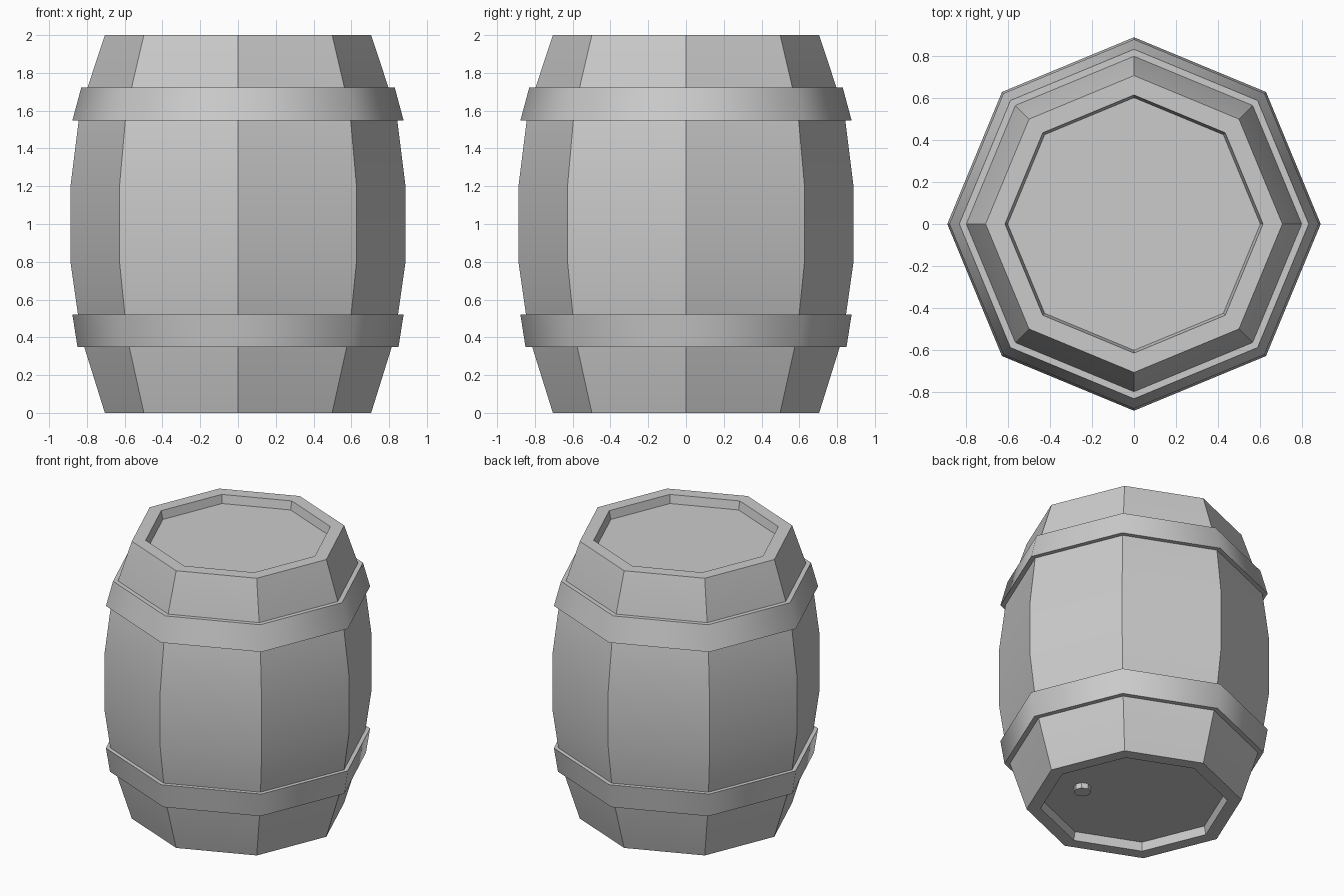
import bpy, bmesh, math

if "Cube" in bpy.data.objects:
    bpy.data.objects.remove(bpy.data.objects["Cube"])

SIDES = 8


def lathe(name, profile, closed=False, sides=SIDES, centre=(0, 0), smooth=30):
    """Spin an (r, z) profile; open profiles get capped at both ends."""
    bm = bmesh.new()
    rings = []
    for r, z in profile:
        rings.append([bm.verts.new((centre[0] + r * math.cos(2 * math.pi * i / sides),
                                    centre[1] + r * math.sin(2 * math.pi * i / sides), z))
                      for i in range(sides)])
    pairs = list(zip(rings, rings[1:]))
    if closed:
        pairs.append((rings[-1], rings[0]))
    else:
        bm.faces.new(rings[0])
        bm.faces.new(rings[-1])
    for a, b in pairs:
        for i in range(sides):
            j = (i + 1) % sides
            bm.faces.new((a[i], a[j], b[j], b[i]))
    bmesh.ops.recalc_face_normals(bm, faces=bm.faces[:])
    mesh = bpy.data.meshes.new(name)
    bm.to_mesh(mesh)
    bm.free()
    obj = bpy.data.objects.new(name, mesh)
    bpy.context.collection.objects.link(obj)
    bpy.ops.object.select_all(action='DESELECT')
    obj.select_set(True)
    bpy.context.view_layer.objects.active = obj
    bpy.ops.object.shade_smooth_by_angle(angle=math.radians(smooth))
    return obj


# Barrel body with a recessed head at each end
lathe("barrel_body", [(0.60, 0.06), (0.613, 0.0), (0.705, 0.0), (0.83, 0.4),
                      (0.887, 0.8), (0.887, 1.2), (0.837, 1.6), (0.705, 2.0),
                      (0.613, 2.0), (0.60, 1.94)])

# Hoops, shaded smoothly around the corners
lathe("lower_hoop", [(0.80, 0.35), (0.85, 0.35), (0.877, 0.522), (0.835, 0.522)],
      closed=True, smooth=60)
lathe("upper_hoop", [(0.835, 1.547), (0.877, 1.547), (0.83, 1.722), (0.78, 1.722)],
      closed=True, smooth=60)

# Small bung in the bottom head
lathe("bung", [(0.056, 0.02), (0.056, 0.08)], centre=(0.34, -0.12))
